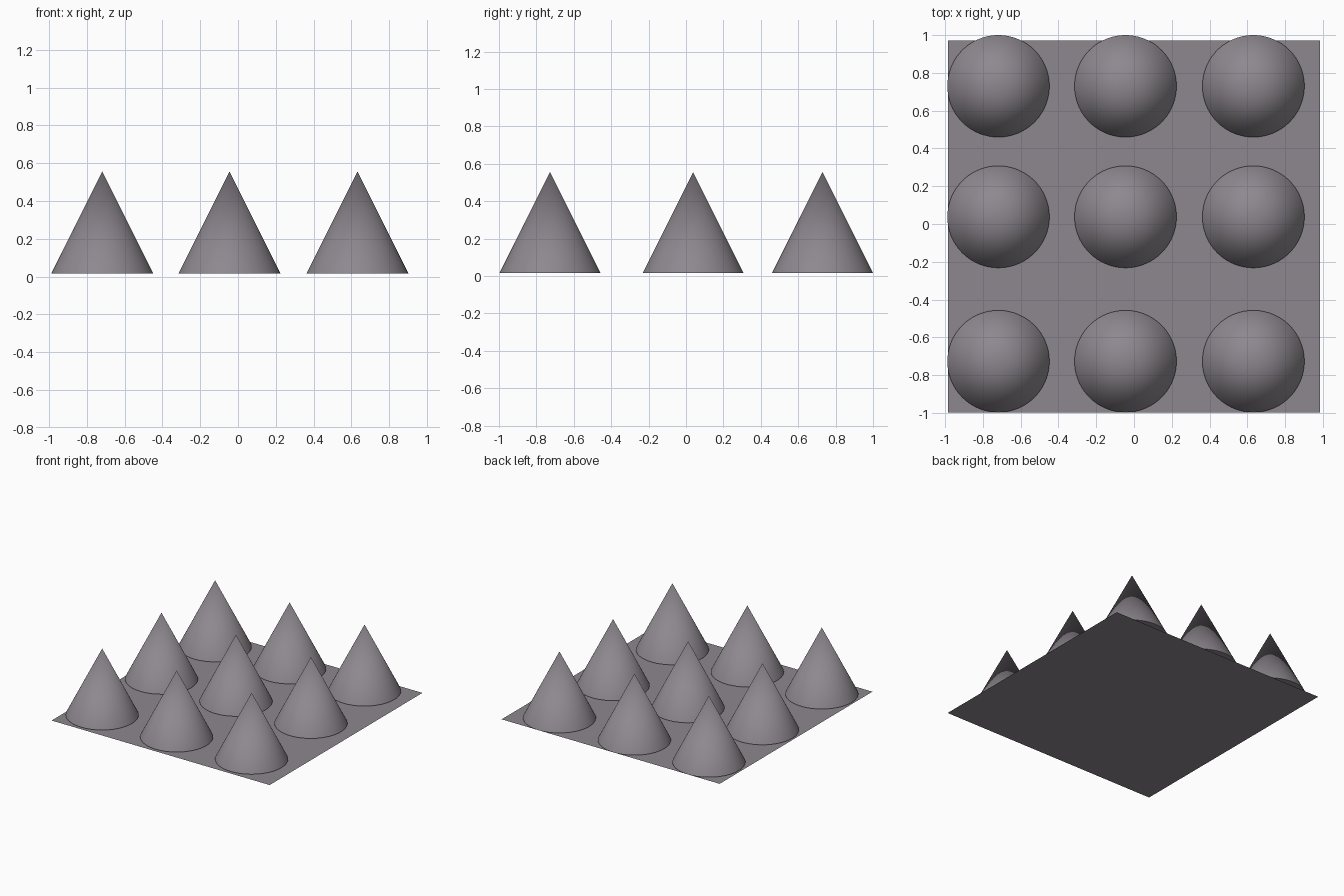
import bpy

if "Cube" in bpy.data.objects:
    bpy.data.objects.remove(bpy.data.objects["Cube"])

RADIUS, BASE_Z, TIP_Z = 0.27, 0.016, 0.556

# dark mauve grey for every part
grey = bpy.data.materials.new("dark_grey")
grey.diffuse_color = (0.27, 0.245, 0.275, 1)
grey.use_nodes = True
grey.node_tree.nodes["Principled BSDF"].inputs["Base Color"].default_value = grey.diffuse_color

# thin single-sheet base
bpy.ops.mesh.primitive_plane_add(size=1, location=(0.0, -0.013, 0))
base = bpy.context.object
base.name = "base_sheet"
base.scale = (1.97, 1.97, 1)
base.data.materials.append(grey)

# three by three grid of smooth cones, hovering just above the sheet
for row, y in enumerate((-0.727, 0.038, 0.73)):
    for col, x in enumerate((-0.718, -0.045, 0.632)):
        bpy.ops.mesh.primitive_cone_add(
            vertices=96, radius1=RADIUS, radius2=0, depth=TIP_Z - BASE_Z,
            location=(x, y, (BASE_Z + TIP_Z) / 2))
        cone = bpy.context.object
        cone.name = f"cone_row{row + 1}_col{col + 1}"
        cone.data.materials.append(grey)
        bpy.ops.object.shade_smooth_by_angle()
